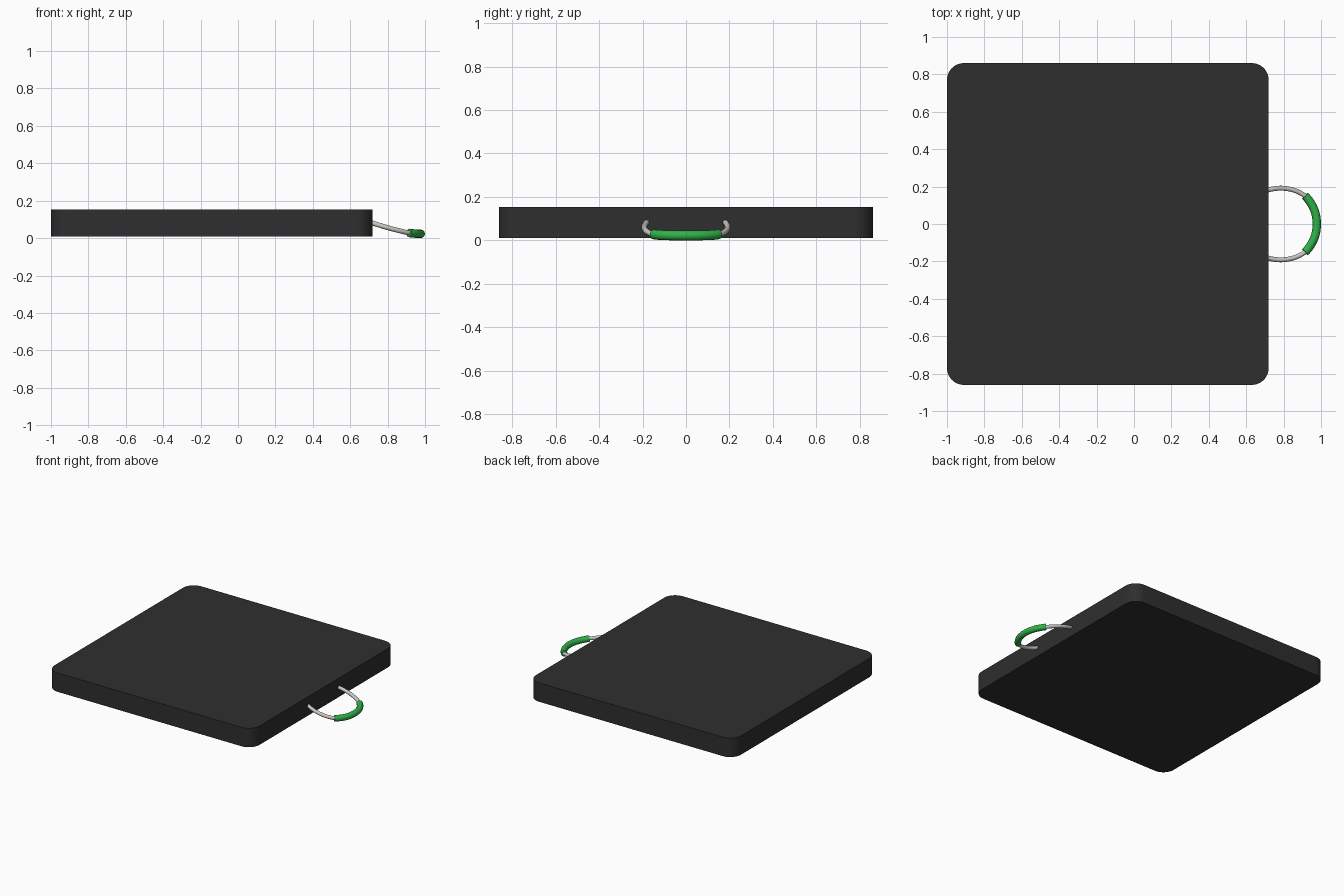
import bpy, bmesh, math
from mathutils import Vector

if "Cube" in bpy.data.objects:
    bpy.data.objects.remove(bpy.data.objects["Cube"])


def material(name, rgb):
    m = bpy.data.materials.new(name)
    m.diffuse_color = (*rgb, 1)
    m.use_nodes = True
    m.node_tree.nodes["Principled BSDF"].inputs["Base Color"].default_value = m.diffuse_color
    return m


BLACK = material("matte_black", (0.028, 0.028, 0.028))
STEEL = material("light_steel", (0.60, 0.58, 0.54))
GREEN = material("grip_green", (0.03, 0.44, 0.065))


def finish(ob, mat):
    ob.data.materials.append(mat)
    bpy.ops.object.select_all(action='DESELECT')
    ob.select_set(True)
    bpy.context.view_layer.objects.active = ob
    bpy.ops.object.shade_smooth_by_angle(angle=math.radians(35))


# Pad: a square slab with rounded vertical corners
def pad(name, x0, x1, half_y, z0, z1, radius):
    bm = bmesh.new()
    ring = []
    for cx, cy, start in ((x1 - radius, half_y - radius, 0),
                          (x0 + radius, half_y - radius, 90),
                          (x0 + radius, radius - half_y, 180),
                          (x1 - radius, radius - half_y, 270)):
        for i in range(13):
            a = math.radians(start + 90 * i / 12)
            ring.append(bm.verts.new((cx + radius * math.cos(a),
                                      cy + radius * math.sin(a), z0)))
    base = bm.faces.new(ring)
    top = bmesh.ops.extrude_face_region(bm, geom=[base])
    bmesh.ops.translate(bm, vec=(0, 0, z1 - z0),
                        verts=[g for g in top["geom"] if isinstance(g, bmesh.types.BMVert)])
    if not base.is_valid or len(bm.faces) < len(ring) + 2:
        bm.faces.new(ring)
    bmesh.ops.recalc_face_normals(bm, faces=bm.faces)
    me = bpy.data.meshes.new(name)
    bm.to_mesh(me)
    bm.free()
    ob = bpy.data.objects.new(name, me)
    bpy.context.collection.objects.link(ob)
    finish(ob, BLACK)


# Smooth path through the given points
def smooth_path(pts, steps=6):
    p = [Vector(q) for q in pts]
    p = [2 * p[0] - p[1]] + p + [2 * p[-1] - p[-2]]
    out = []
    for a, b, c, d in zip(p, p[1:], p[2:], p[3:]):
        for i in range(steps):
            t = i / steps
            out.append(0.5 * (2 * b + (c - a) * t + (2 * a - 5 * b + 4 * c - d) * t * t
                              + (3 * b - a - 3 * c + d) * t ** 3))
    return out + [p[-2]]


def tube(name, path, radius, mat):
    cu = bpy.data.curves.new(name, 'CURVE')
    cu.dimensions = '3D'
    cu.bevel_depth = radius
    cu.bevel_resolution = 4
    cu.use_fill_caps = True
    sp = cu.splines.new('POLY')
    sp.points.add(len(path) - 1)
    for pt, co in zip(sp.points, path):
        pt.co = (*co, 1)
    ob = bpy.data.objects.new(name, cu)
    bpy.context.collection.objects.link(ob)
    bpy.ops.object.select_all(action='DESELECT')
    ob.select_set(True)
    bpy.context.view_layer.objects.active = ob
    bpy.ops.object.convert(target='MESH')
    finish(bpy.context.object, mat)


pad("pad", -1.0, 0.72, 0.86, 0.01, 0.153, 0.09)

# Carry handle: bent steel wire with a thicker grip sleeve
half = [(0.70, 0.178, 0.087), (0.75, 0.189, 0.071), (0.80, 0.191, 0.056),
        (0.86, 0.179, 0.040), (0.914, 0.150, 0.028), (0.950, 0.104, 0.024),
        (0.971, 0.053, 0.023), (0.977, 0.0, 0.023)]
loop = half + [(x, -y, z) for x, y, z in reversed(half[:-1])]
path = smooth_path(loop)
tube("handle_wire", path, 0.013, STEEL)
tube("handle_grip", path[4 * 6:10 * 6 + 1], 0.0225, GREEN)
